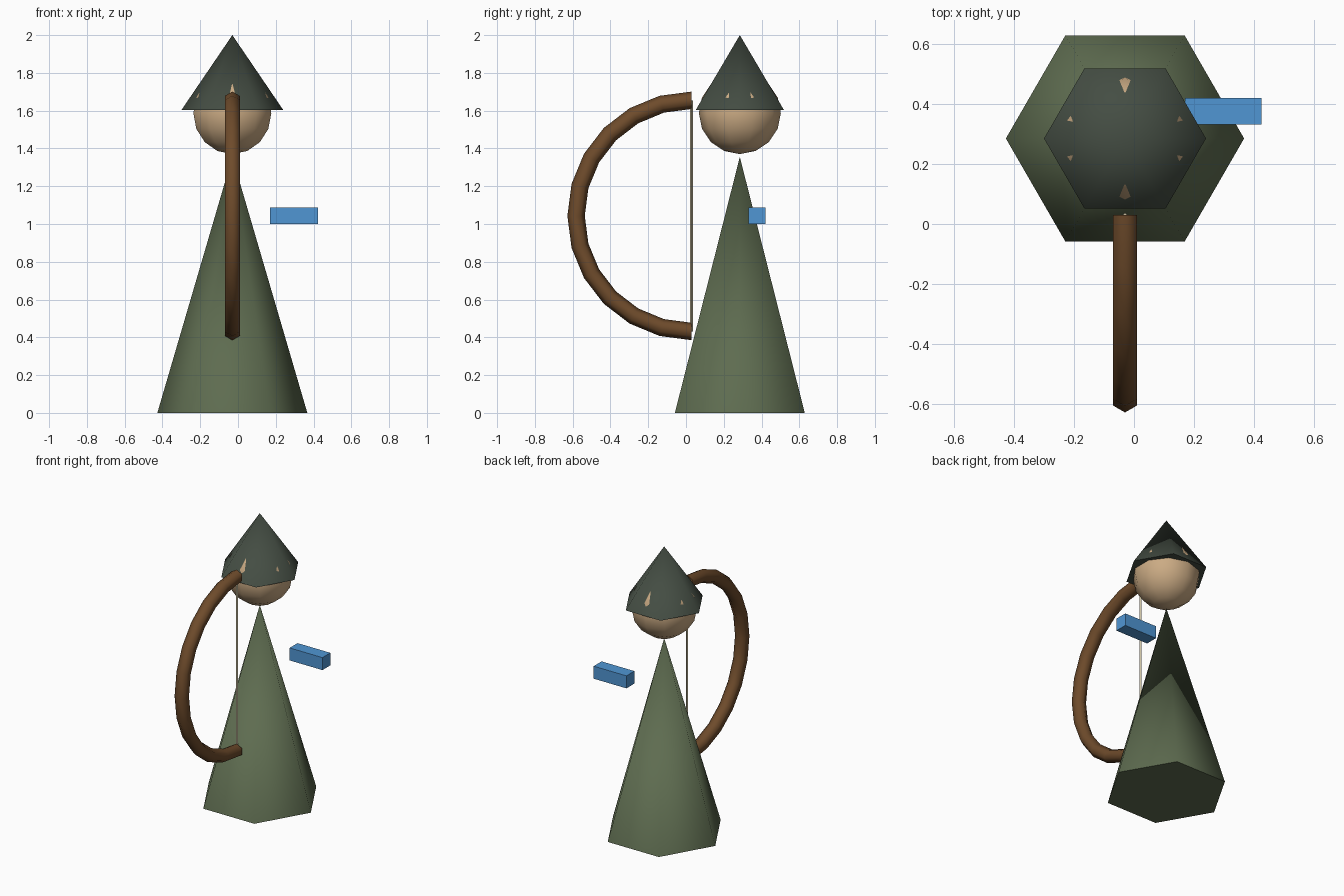
import bpy, bmesh, math
from math import sin, cos, pi, radians
from mathutils import Matrix

if "Cube" in bpy.data.objects:
    bpy.data.objects.remove(bpy.data.objects["Cube"])

CX, CY = -0.03, 0.285          # axis of the figure


def material(name, rgb):
    lin = [((c / 255 + 0.055) / 1.055) ** 2.4 for c in rgb]
    m = bpy.data.materials.new(name)
    m.diffuse_color = (*lin, 1)
    m.use_nodes = True
    m.node_tree.nodes["Principled BSDF"].inputs["Base Color"].default_value = m.diffuse_color
    return m


GREEN = material("cloak green", (94, 108, 80))
DARK = material("hood dark green", (68, 77, 67))
SKIN = material("skin", (203, 171, 132))
WOOD = material("bow wood", (110, 75, 43))
CORD = material("string cream", (200, 190, 160))
BLUE = material("blue", (80, 150, 212))


def add(name, bm, mat, smooth=None):
    bmesh.ops.recalc_face_normals(bm, faces=bm.faces)
    me = bpy.data.meshes.new(name)
    bm.to_mesh(me)
    bm.free()
    me.materials.append(mat)
    ob = bpy.data.objects.new(name, me)
    bpy.context.collection.objects.link(ob)
    if smooth:
        bpy.ops.object.select_all(action='DESELECT')
        ob.select_set(True)
        bpy.context.view_layer.objects.active = ob
        bpy.ops.object.shade_smooth_by_angle(angle=radians(smooth))
    return ob


def hex_cone(name, radius, z0, z1, mat):
    """Six-sided cone with corners on the x axis."""
    bm = bmesh.new()
    ring = [bm.verts.new((CX + radius * cos(i * pi / 3), CY + radius * sin(i * pi / 3), z0))
            for i in range(6)]
    tip = bm.verts.new((CX, CY, z1))
    bm.faces.new(ring)
    for i in range(6):
        bm.faces.new((ring[i], ring[(i + 1) % 6], tip))
    add(name, bm, mat, 65)


# Cloak and hood
hex_cone("cloak", 0.397, 0, 1.355, GREEN)
hex_cone("hood", 0.27, 1.603, 2.0, DARK)

# Head: ten segments with corners facing front and back
bm = bmesh.new()
R, ZC = 0.217, 1.587
poles = [bm.verts.new((CX, CY, ZC + s * R)) for s in (1, -1)]
rings = [[bm.verts.new((CX + R * sin(j * pi / 8) * sin(i * pi / 5),
                        CY + R * sin(j * pi / 8) * cos(i * pi / 5),
                        ZC + R * cos(j * pi / 8))) for i in range(10)] for j in range(1, 8)]
for i in range(10):
    k = (i + 1) % 10
    bm.faces.new((poles[0], rings[0][i], rings[0][k]))
    bm.faces.new((poles[1], rings[-1][k], rings[-1][i]))
    for a, b in zip(rings, rings[1:]):
        bm.faces.new((a[i], b[i], b[k], a[k]))
add("head", bm, SKIN, 65)

# Bow: half ring with a six-sided section
BY, BZ, BR, TUBE = 0.03, 1.043, 0.612, 0.046
bm = bmesh.new()
rings = []
for j in range(13):
    t = j * pi / 12
    rings.append([bm.verts.new((CX + TUBE * sin(i * pi / 3),
                                BY - (BR + TUBE * cos(i * pi / 3)) * sin(t),
                                BZ + (BR + TUBE * cos(i * pi / 3)) * cos(t))) for i in range(6)])
for a, b in zip(rings, rings[1:]):
    for i in range(6):
        k = (i + 1) % 6
        bm.faces.new((a[i], a[k], b[k], b[i]))
add("bow", bm, WOOD, 65)

# Bow string
bm = bmesh.new()
bmesh.ops.create_cone(bm, cap_ends=True, segments=4, radius1=0.008, radius2=0.008,
                      depth=2 * BR, matrix=Matrix.Translation((CX, BY, BZ)))
add("bow_string", bm, CORD)

# Floating block at the side
bm = bmesh.new()
bmesh.ops.create_cube(bm, size=1, matrix=Matrix.Translation((0.297, 0.376, 1.044))
                      @ Matrix.Diagonal((0.255, 0.088, 0.088, 1)))
add("side_block", bm, BLUE)
